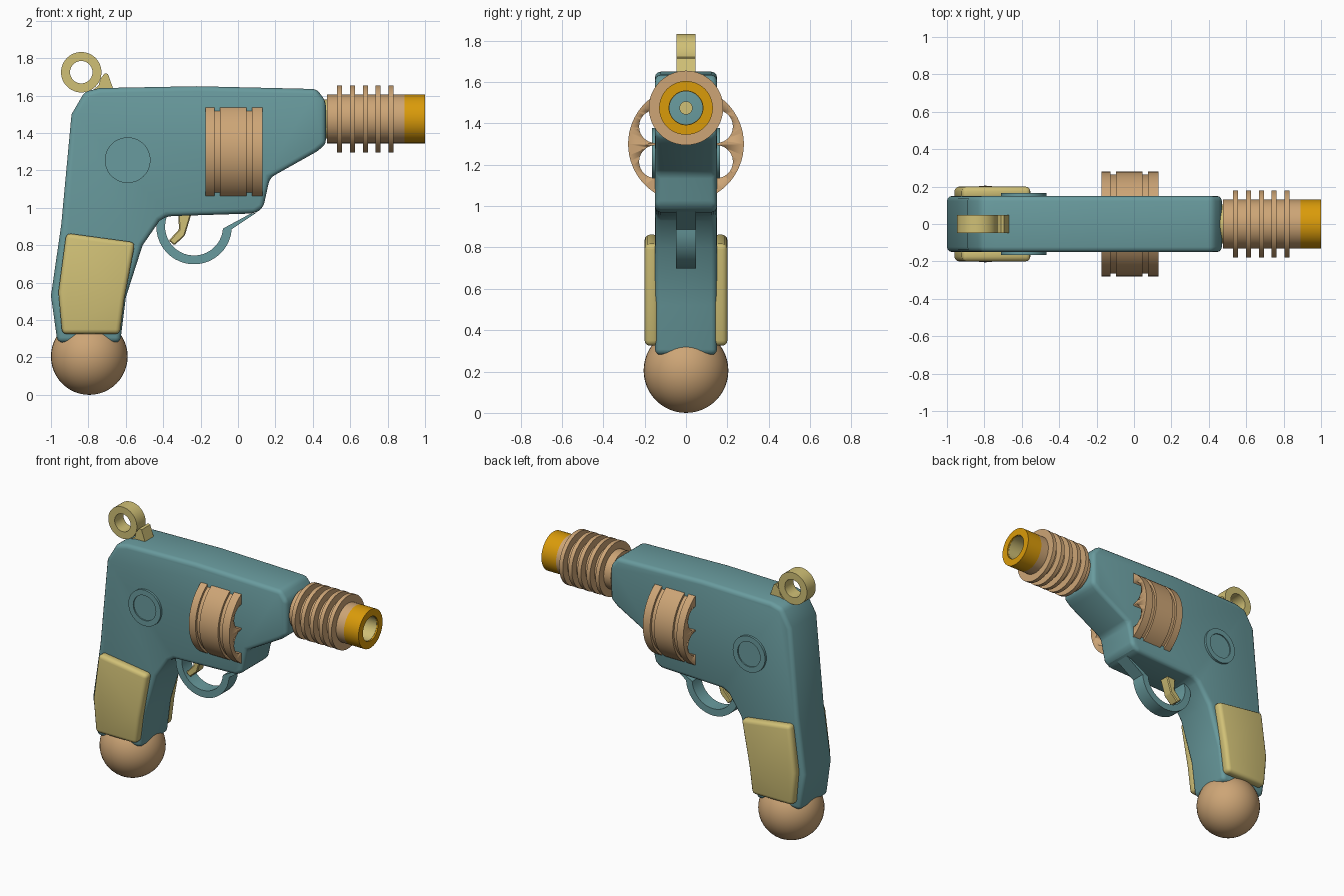
import bpy, bmesh, math
from mathutils import Matrix, Vector

if "Cube" in bpy.data.objects:
    bpy.data.objects.remove(bpy.data.objects["Cube"])


def material(name, rgb):
    m = bpy.data.materials.new(name)
    m.diffuse_color = (*rgb, 1)
    m.use_nodes = True
    m.node_tree.nodes["Principled BSDF"].inputs["Base Color"].default_value = m.diffuse_color
    return m


TEAL = material("teal", (0.141, 0.328, 0.342))
TAN = material("tan", (0.610, 0.376, 0.181))
PALE = material("pale_yellow", (0.631, 0.527, 0.181))
GOLD = material("gold", (0.701, 0.328, 0.003))


def finish(name, bm, mat, bevel=0, segments=3, limit=30):
    bmesh.ops.recalc_face_normals(bm, faces=bm.faces)
    me = bpy.data.meshes.new(name)
    bm.to_mesh(me)
    bm.free()
    me.materials.append(mat)
    ob = bpy.data.objects.new(name, me)
    bpy.context.collection.objects.link(ob)
    bpy.ops.object.select_all(action='DESELECT')
    ob.select_set(True)
    bpy.context.view_layer.objects.active = ob
    if bevel:
        mod = ob.modifiers.new("bevel", 'BEVEL')
        mod.width = bevel
        mod.segments = segments
        mod.limit_method = 'ANGLE'
        mod.angle_limit = math.radians(limit)
        bpy.ops.object.modifier_apply(modifier=mod.name)
    bpy.ops.object.shade_smooth_by_angle(angle=math.radians(32))
    return ob


def plate(name, pts, y0, y1, mat, **kw):
    """Extrude an (x, z) outline from y0 to y1."""
    bm = bmesh.new()
    f = bm.faces.new([bm.verts.new((x, y0, z)) for x, z in pts])
    ext = bmesh.ops.extrude_face_region(bm, geom=[f])
    for v in ext["geom"]:
        if isinstance(v, bmesh.types.BMVert):
            v.co.y = y1
    return finish(name, bm, mat, **kw)


def lathe(name, profile, centre, axis, mat, n=48):
    """Spin a closed (distance, radius) loop about the x or y axis."""
    bm = bmesh.new()
    rings = []
    for d, r in profile:
        ring = []
        for i in range(n):
            a = 2 * math.pi * i / n
            c, s = r * math.cos(a), r * math.sin(a)
            co = (d, c, s) if axis == 'x' else (c, d, s)
            ring.append(bm.verts.new(Vector(co) + Vector(centre)))
        rings.append(ring)
    for k in range(len(rings)):
        a, b = rings[k], rings[(k + 1) % len(rings)]
        for i in range(n):
            j = (i + 1) % n
            bm.faces.new((a[i], a[j], b[j], b[i]))
    return finish(name, bm, mat)


def tube(name, d0, d1, r_in, r_out, centre, axis, mat, n=48):
    return lathe(name, [(d0, r_in), (d0, r_out), (d1, r_out), (d1, r_in)],
                 centre, axis, mat, n)


def arc(cx, cz, r, a0, a1, n):
    return [(cx + r * math.cos(math.radians(a0 + (a1 - a0) * i / n)),
             cz + r * math.sin(math.radians(a0 + (a1 - a0) * i / n)))
            for i in range(n + 1)]


# Frame and handle in one rounded slab
plate("body", [(-1.0, 0.53), (-0.945, 0.91), (-0.89, 1.50), (-0.82, 1.62),
               (-0.74, 1.64), (-0.22, 1.65), (0.42, 1.635), (0.47, 1.57),
               (0.47, 1.34), (0.42, 1.30), (0.17, 1.16), (0.135, 1.0),
               (0.09, 0.97), (-0.38, 0.955), (-0.42, 0.93), (-0.51, 0.80),
               (-0.60, 0.52), (-0.63, 0.28), (-0.965, 0.28)],
      -0.15, 0.15, TEAL, bevel=0.035, limit=25)

# Handle end ball
bm = bmesh.new()
bmesh.ops.create_uvsphere(bm, u_segments=40, v_segments=24, radius=0.205,
                          matrix=Matrix.Translation((-0.795, 0, 0.205)))
finish("handle_ball", bm, TAN)

# Grip panels and round side bosses
grip = [(-0.96, 0.55), (-0.918, 0.865), (-0.55, 0.815), (-0.608, 0.51),
        (-0.632, 0.325), (-0.94, 0.325)]
for side, s in (("front", -1), ("back", 1)):
    plate("grip_panel_" + side, grip, s * 0.13, s * 0.2, PALE, bevel=0.025)
    tube("boss_ring_" + side, s * 0.14, s * 0.165, 0.085, 0.122,
         (-0.59, 0, 1.255), 'y', TEAL)
    tube("boss_centre_" + side, s * 0.14, s * 0.157, 0.0001, 0.086,
         (-0.59, 0, 1.255), 'y', TEAL)

# Revolving drum with two grooves and six open chambers
R, G = 0.28, 0.264
drum = lathe("drum", [(-0.175, 0.04), (-0.175, R), (-0.125, R), (-0.125, G),
                      (-0.095, G), (-0.095, R), (0.045, R), (0.045, G),
                      (0.075, G), (0.075, R), (0.13, R), (0.13, 0.04)],
             (0, 0, 1.30), 'x', TAN, 64)
bm = bmesh.new()
for k in range(6):
    a = math.radians(30 + 60 * k)
    place = Matrix.Translation((0, 0.147 / math.cos(math.pi / 6) * math.cos(a),
                                1.30 + 0.17 * math.sin(a)))
    bmesh.ops.create_cone(bm, cap_ends=True, segments=28, radius1=0.08,
                          radius2=0.08, depth=0.8,
                          matrix=place @ Matrix.Rotation(math.pi / 2, 4, 'Y'))
cutter = finish("chamber_cutter", bm, TAN)
cutter.hide_render = True
bpy.context.view_layer.objects.active = drum
mod = drum.modifiers.new("chambers", 'BOOLEAN')
mod.object = cutter
mod.operation = 'DIFFERENCE'
mod.solver = 'EXACT'
bpy.ops.object.modifier_apply(modifier=mod.name)
bpy.data.objects.remove(cutter)

# Barrel: liner, ribbed sleeve, gold muzzle and centre pin
AX = (0, 0, 1.475)
tube("barrel_liner", 0.445, 0.99, 0.08, 0.105, AX, 'x', PALE)
tube("barrel_pin", 0.45, 0.49, 0.0001, 0.032, AX, 'x', PALE, 24)
sleeve = [(0.477, 0.10), (0.477, 0.13)]
for k in range(5):
    x = 0.53 + 0.0685 * k
    sleeve += [(x, 0.13), (x, 0.18), (x + 0.027, 0.18), (x + 0.027, 0.13)]
lathe("barrel_sleeve", sleeve + [(0.89, 0.13), (0.89, 0.10)], AX, 'x', TAN)
tube("muzzle", 0.89, 1.0, 0.082, 0.13, AX, 'x', GOLD)

# Hammer loop and rear sight
tube("hammer_loop", -0.047, 0.047, 0.06, 0.108, (-0.838, 0, 1.725), 'y', PALE)
plate("rear_sight", [(-0.80, 1.61), (-0.745, 1.655), (-0.735, 1.69),
                     (-0.712, 1.72), (-0.695, 1.715), (-0.665, 1.63)],
      -0.047, 0.047, PALE)

# Trigger guard with a thin front tail, and trigger
plate("trigger_guard", arc(-0.235, 0.90, 0.202, 160, 356, 22)
      + [(0.10, 0.975), (0.06, 0.965)]
      + arc(-0.235, 0.90, 0.155, 356, 160, 22), -0.048, 0.048, TEAL)
plate("trigger", [(-0.32, 0.965), (-0.25, 0.965), (-0.285, 0.85),
                  (-0.34, 0.80), (-0.37, 0.825), (-0.315, 0.885)],
      -0.035, 0.035, PALE, bevel=0.006, segments=1)
